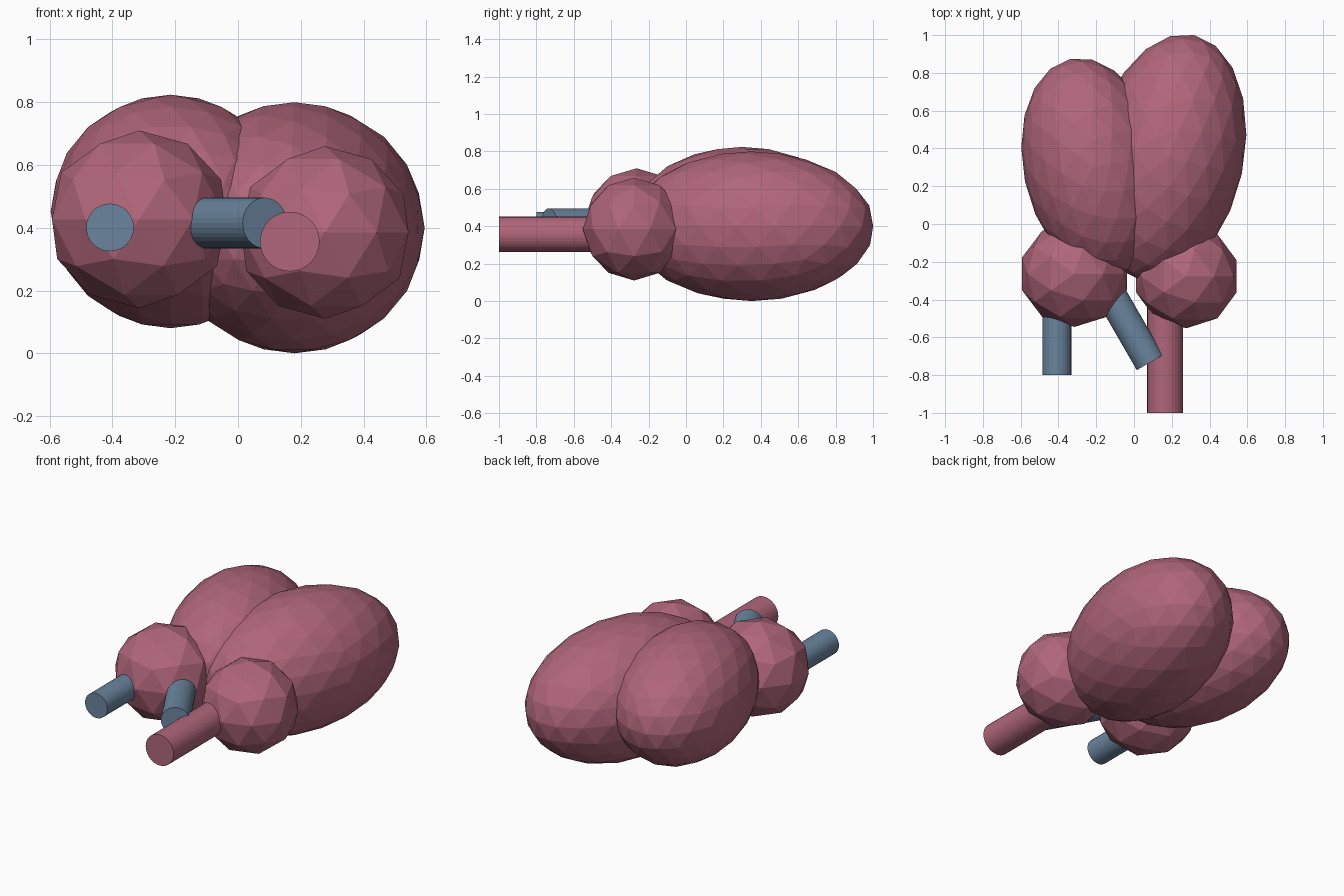
import bpy, math
from mathutils import Vector

if "Cube" in bpy.data.objects:
    bpy.data.objects.remove(bpy.data.objects["Cube"])


def material(name, rgb):
    m = bpy.data.materials.new(name)
    m.diffuse_color = (*rgb, 1.0)
    m.use_nodes = True
    m.node_tree.nodes["Principled BSDF"].inputs["Base Color"].default_value = m.diffuse_color
    return m


RED = material("muscle red", (0.434, 0.133, 0.196))
BLUE = material("vein blue", (0.147, 0.233, 0.342))


def lobe(name, centre, radii, turn, detail):
    """Faceted ellipsoid turned about the vertical axis."""
    bpy.ops.mesh.primitive_ico_sphere_add(
        subdivisions=detail, radius=1, location=centre,
        rotation=(0, 0, math.radians(turn)))
    ob = bpy.context.object
    ob.name = name
    ob.scale = radii
    ob.data.materials.append(RED)


def vessel(name, start, end, radius, mat):
    """Straight capped tube between two points."""
    a, b = Vector(start), Vector(end)
    axis = b - a
    bpy.ops.mesh.primitive_cylinder_add(
        vertices=32, radius=radius, depth=axis.length, location=(a + b) / 2)
    ob = bpy.context.object
    ob.name = name
    ob.rotation_euler = axis.to_track_quat('Z', 'Y').to_euler()
    ob.data.materials.append(mat)


# Large chambers
lobe("right_ventricle", (0.18, 0.35, 0.40), (0.40, 0.665, 0.40), -12, 3)
lobe("left_ventricle", (-0.215, 0.30, 0.452), (0.37, 0.587, 0.372), 12, 3)

# Small chambers
lobe("right_atrium", (0.277, -0.277, 0.385), (0.28, 0.275, 0.275), 0, 2)
lobe("left_atrium", (-0.315, -0.264, 0.427), (0.292, 0.281, 0.283), 0, 2)

# Vessels
vessel("main_artery", (0.165, -1.0, 0.356), (0.165, -0.25, 0.356), 0.095, RED)
vessel("straight_vein", (-0.408, -0.80, 0.401), (-0.408, -0.25, 0.401), 0.076, BLUE)
vessel("slanted_vein", (0.085, -0.733, 0.415), (-0.165, -0.30, 0.415), 0.081, BLUE)
